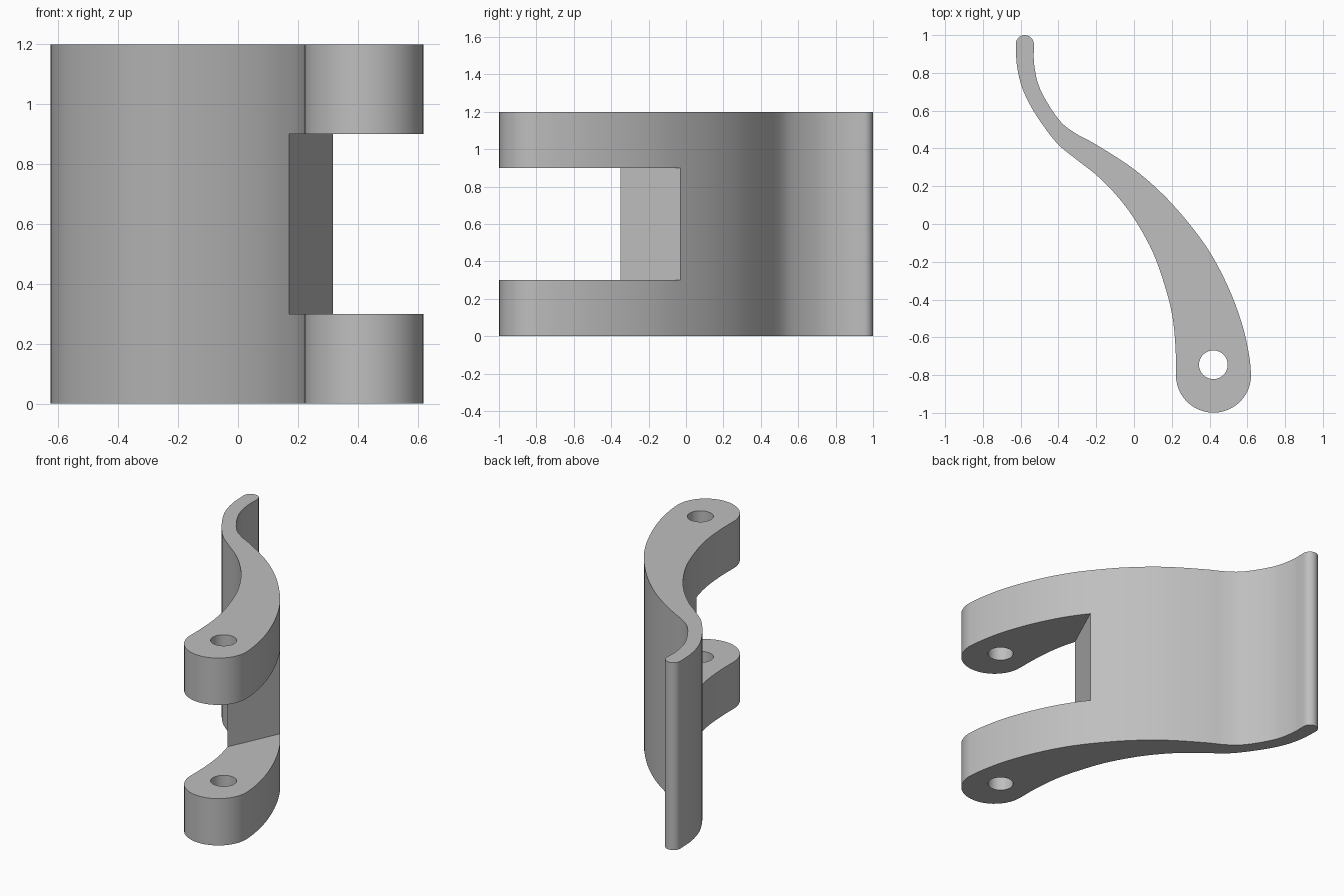
import bpy
import bmesh
from math import cos, sin, pi
from mathutils import Vector

if "Cube" in bpy.data.objects:
    bpy.data.objects.remove(bpy.data.objects["Cube"], do_unlink=True)

HEIGHT = 1.2
PIN = (0.42, -0.745)

grey = bpy.data.materials.new("plain grey")
grey.use_nodes = True
grey.diffuse_color = (0.52, 0.52, 0.52, 1)
grey.node_tree.nodes["Principled BSDF"].inputs["Base Color"].default_value = grey.diffuse_color


def spline(points, steps=5):
    """Smooth run through the given points."""
    p = [Vector(q) for q in points]
    p = [2 * p[0] - p[1]] + p + [2 * p[-1] - p[-2]]
    out = []
    for a, b, c, d in zip(p, p[1:], p[2:], p[3:]):
        for i in range(steps):
            t = i / steps
            out.append(0.5 * (2 * b + (c - a) * t + (2 * a - 5 * b + 4 * c - d) * t ** 2
                              + (3 * b - a - 3 * c + d) * t ** 3))
    return out + [p[-2]]


def arc(centre, radius, start, end, count):
    angles = [start + (end - start) * i / count for i in range(count + 1)]
    return [Vector((centre[0] + radius * cos(a), centre[1] + radius * sin(a))) for a in angles]


def prism(name, outline, z0, z1):
    """Extrude a flat outline between two heights."""
    bm = bmesh.new()
    face = bm.faces.new([bm.verts.new((x, y, z0)) for x, y in outline])
    grown = bmesh.ops.extrude_face_region(bm, geom=[face])["geom"]
    verts = [v for v in grown if isinstance(v, bmesh.types.BMVert)]
    bmesh.ops.translate(bm, vec=(0, 0, z1 - z0), verts=verts)
    bmesh.ops.recalc_face_normals(bm, faces=bm.faces)
    mesh = bpy.data.meshes.new(name)
    bm.to_mesh(mesh)
    bm.free()
    mesh.materials.append(grey)
    obj = bpy.data.objects.new(name, mesh)
    bpy.context.collection.objects.link(obj)
    return obj


# Lever body: two swept sides joined by a thin round tip and a wide round foot
outer_side = spline([(-0.53, 0.95), (-0.528, 0.84), (-0.495, 0.71), (-0.4, 0.555), (-0.31, 0.48),
                     (-0.2, 0.42), (0, 0.29), (0.17, 0.14), (0.317, -0.03), (0.42, -0.18),
                     (0.51, -0.36), (0.575, -0.54), (0.61, -0.7), (0.62, -0.8)])
inner_side = spline([(0.222, -0.8), (0.22, -0.66), (0.205, -0.5), (0.17, -0.35), (0.1, -0.15),
                     (0, 0.03), (-0.1, 0.16), (-0.2, 0.26), (-0.3, 0.338), (-0.4, 0.42),
                     (-0.48, 0.52), (-0.55, 0.63), (-0.595, 0.73), (-0.62, 0.84), (-0.626, 0.95)])
foot = arc((0.421, -0.8), 0.199, 0, -pi, 24)[1:-1]
tip = arc((-0.578, 0.952), 0.048, pi, 0, 14)[1:-1]
lever = prism("lever_body", outer_side + foot + inner_side + tip, 0, HEIGHT)

# Cutters: slanted slot that leaves two legs, and the pin hole through both
slot = prism("slot_cutter", [(0.023, -0.67), (0.39, 0.13), (1, 0.13), (1, -1.2), (0.023, -1.2)],
             0.3, 0.9)
hole = prism("pin_hole_cutter", arc(PIN, 0.076, 0, 2 * pi, 32)[:-1], -0.1, HEIGHT + 0.1)

bpy.context.view_layer.objects.active = lever
for cutter in (slot, hole):
    cutter.hide_render = True
    cut = lever.modifiers.new(cutter.name, "BOOLEAN")
    cut.operation = "DIFFERENCE"
    cut.solver = "EXACT"
    cut.object = cutter
    bpy.ops.object.modifier_apply(modifier=cut.name)
    bpy.data.objects.remove(cutter, do_unlink=True)

# Smooth sides with crisp rims
bpy.ops.object.select_all(action="DESELECT")
lever.select_set(True)
bpy.ops.object.shade_smooth_by_angle(angle=0.6)
